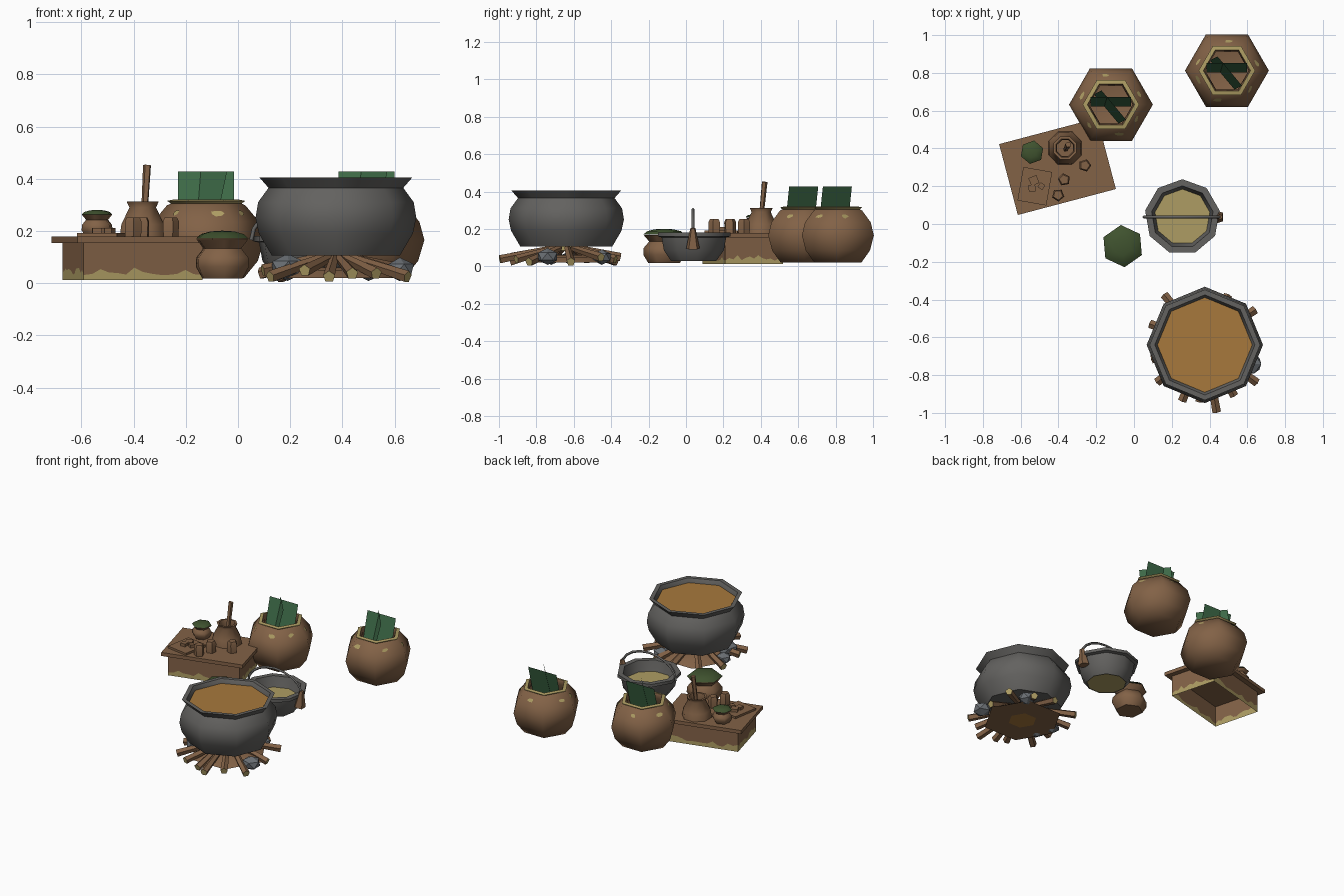
import bpy, bmesh, math, random
from mathutils import Vector, Matrix

if "Cube" in bpy.data.objects:
    bpy.data.objects.remove(bpy.data.objects["Cube"])

random.seed(4)

def mat(name, c):
    m = bpy.data.materials.new(name)
    m.diffuse_color = (*c, 1)
    m.use_nodes = True
    m.node_tree.nodes["Principled BSDF"].inputs["Base Color"].default_value = m.diffuse_color
    return m

BROWN = mat("clay brown", (0.225, 0.122, 0.062))
TAN = mat("straw tan", (0.42, 0.335, 0.125))
IRON = mat("iron grey", (0.125, 0.122, 0.116))
STONE = mat("stone grey", (0.15, 0.165, 0.18))
SOUP = mat("soup orange", (0.39, 0.19, 0.045))
LEAF = mat("leaf green", (0.048, 0.145, 0.064))
HERB = mat("herb green", (0.05, 0.085, 0.028))

def finish(bm, name, mats, loc=(0, 0, 0), rot=0, smooth=None, recalc=True):
    bmesh.ops.remove_doubles(bm, verts=bm.verts, dist=0.0004)
    if recalc:
        bmesh.ops.recalc_face_normals(bm, faces=bm.faces)
    me = bpy.data.meshes.new(name)
    bm.to_mesh(me)
    bm.free()
    for m in mats:
        me.materials.append(m)
    ob = bpy.data.objects.new(name, me)
    bpy.context.collection.objects.link(ob)
    ob.location = loc
    ob.rotation_euler.z = rot
    if smooth:
        bpy.context.view_layer.objects.active = ob
        ob.select_set(True)
        bpy.ops.object.shade_smooth_by_angle(angle=math.radians(smooth))
        ob.select_set(False)
    return ob

def lathe(name, prof, n, loc, mats, phase=0, bands=(), smooth=62):
    """Spin (r, z) points; segments listed in bands get the second material."""
    bm = bmesh.new()
    rings = [[bm.verts.new((r * math.cos(phase + math.tau * i / n),
                            r * math.sin(phase + math.tau * i / n), z))
              for i in range(n)] for r, z in prof]
    for k in range(len(prof) - 1):
        for i in range(n):
            j = (i + 1) % n
            f = bm.faces.new((rings[k][i], rings[k][j], rings[k + 1][j], rings[k + 1][i]))
            f.material_index = 1 if k in bands else 0
    return finish(bm, name, mats, loc, smooth=smooth)

def disc(name, r, n, loc, m, phase=0):
    bm = bmesh.new()
    bm.faces.new([bm.verts.new((r * math.cos(phase + math.tau * i / n),
                                r * math.sin(phase + math.tau * i / n), 0)) for i in range(n)])
    return finish(bm, name, [m], loc, recalc=False)

def rod(name, a, b, r1, r2, n, mats):
    """Tapered stick from a to b; end caps take the last material."""
    a, b = Vector(a), Vector(b)
    d = b - a
    bm = bmesh.new()
    bmesh.ops.create_cone(bm, cap_ends=True, segments=n, radius1=r1, radius2=r2, depth=d.length)
    for f in bm.faces:
        if abs(f.normal.z) > 0.9:
            f.material_index = len(mats) - 1
    bm.transform(Matrix.Translation((a + b) / 2) @ d.to_track_quat('Z', 'Y').to_matrix().to_4x4())
    return finish(bm, name, mats)

def box(name, size, loc, rot, m):
    bm = bmesh.new()
    bmesh.ops.create_cube(bm, size=1)
    bm.transform(Matrix.Diagonal((*size, 1)))
    return finish(bm, name, [m], loc, rot)

def sheet(name, pts, m):
    bm = bmesh.new()
    bm.faces.new([bm.verts.new(p) for p in pts])
    return finish(bm, name, [m], recalc=False)

# --- large cauldron with soup
CX, CY = 0.375, -0.64
lathe("cauldron", [(0, .105), (.245, .105), (.295, .19), (.308, .25), (.298, .31), (.258, .365),
                   (.293, .405), (.265, .405), (.247, .37), (.247, .34)], 8, (CX, CY, 0), [IRON], smooth=50)
disc("soup", .252, 8, (CX, CY, .378), SOUP)

# --- fire: ash bed, embers, logs and stones
lathe("ash_bed", [(.09, .02), (.25, .02), (.2, .05), (.1, .06)], 6, (CX, CY, 0), [BROWN])
disc("ember_top", .13, 8, (CX, CY, .062), SOUP)
disc("ember_bottom", .1, 8, (CX, CY, .021), SOUP)
logs = [(129, .34), (159, .31), (35, .325), (-36, .34), (-80, .36), (-112, .32), (-142, .32),
        (-60, .31), (-165, .29), (5, .28), (65, .29), (95, .29), (-95, .3)]
for i, (deg, r) in enumerate(logs):
    c, s = math.cos(math.radians(deg)), math.sin(math.radians(deg))
    z = .024 + .012 * (i % 3)
    rod("log_%d" % i, (CX + r * c, CY + r * s, z), (CX + .06 * c, CY + .06 * s, .098),
        .024, .017, 5, [BROWN, TAN])
for i, (x, y, r) in enumerate([(.62, -.74, .06), (.19, -.72, .07), (.15, -.62, .05), (.5, -.45, .055)]):
    bm = bmesh.new()
    bmesh.ops.create_icosphere(bm, subdivisions=1, radius=r)
    bm.transform(Matrix.Diagonal((1, 1, .75, 1)))
    finish(bm, "hearth_stone_%d" % i, [STONE], (x, y, r * .75 + .008), i)

# --- hanging bowl with grain, bail handle and wooden lug
BX, BY = 0.256, 0.037
lathe("bowl", [(.125, .03), (.165, .085), (.178, .155), (.2, .16), (.2, .18), (.165, .18), (.145, .1),
               (.12, .034)], 9, (BX, BY, 0), [IRON], phase=math.radians(10), smooth=50)
disc("bowl_grain", .152, 9, (BX, BY, .11), TAN, math.radians(10))
disc("bowl_base", .125, 9, (BX, BY, .034), TAN, math.radians(10))
cu = bpy.data.curves.new("bowl_handle", 'CURVE')
cu.dimensions = '3D'
cu.bevel_depth = .008
cu.bevel_resolution = 0
sp = cu.splines.new('POLY')
sp.points.add(10)
for i, p in enumerate(sp.points):
    t = math.pi * i / 10
    p.co = (BX + .205 * math.cos(t), BY, .165 + .14 * math.sin(t), 1)
cu.materials.append(IRON)
bpy.context.collection.objects.link(bpy.data.objects.new("bowl_handle", cu))
rod("bowl_lug", (BX + .185, BY, .095), (BX + .2, BY, .205), .038, .014, 5, [BROWN])

# --- tall pots: straw rims, worn patches, green leaves
POT = [(0, .02), (.145, .02), (.198, .085), (.222, .165), (.203, .235), (.15, .298), (.135, .305),
       (.15, .315), (.125, .32), (.115, .29), (.165, .23), (.17, .1), (0, .05)]
def worn_patch(name, px, py, k, u, size):
    (r0, z0), (r1, z1) = POT[4], POT[5]
    ap = math.cos(math.pi / 6)
    a = math.radians(30 + 60 * k)
    out, side = Vector((math.cos(a), math.sin(a), 0)), Vector((-math.sin(a), math.cos(a), 0))
    up = (out * (r1 - r0) * ap + Vector((0, 0, z1 - z0))).normalized()
    nor = side.cross(up)
    mid = Vector((px, py, 0)) + out * (r0 + r1) / 2 * ap + Vector((0, 0, (z0 + z1) / 2)) + side * u
    pts = []
    for i in range(7):
        t = math.tau * i / 7
        q = size * random.uniform(.6, 1.2)
        pts.append(mid + side * q * math.cos(t) + up * q * .6 * math.sin(t) + nor * .003)
    sheet(name, pts, TAN)

for tag, px, py in (("left", -.122, .632), ("right", .492, .812)):
    lathe("tall_pot_" + tag, POT, 6, (px, py, 0), [BROWN, TAN], bands=(6, 7), smooth=62)
    for k in range(6):
        worn_patch("worn_patch_%s_%d" % (tag, k), px, py, k, random.uniform(-.05, .05), .024)
    o = Vector((px, py, 0))
    for i, (ax, ay, bx, by, lx, ly) in enumerate([(-.107, -.01, .107, -.01, 0, .05),
                                                  (-.09, .055, .04, -.1, .04, .02)]):
        sheet("leaf_%s_%d" % (tag, i), [o + Vector((ax, ay, .24)), o + Vector((bx, by, .24)),
              o + Vector((bx + lx, by + ly, .428)), o + Vector((ax + lx, ay + ly, .428))], LEAF)

# --- herb pots: one on the floor, one on the table
def herb_pot(name, loc, s, n, phase):
    lathe(name, [(0, 0), (.085 * s, 0), (.112 * s, .045 * s), (.11 * s, .08 * s), (.08 * s, .115 * s),
                 (.11 * s, .15 * s), (.09 * s, .15 * s)], n, loc, [BROWN], phase)
    lathe(name + "_herbs", [(.112 * s, .152 * s), (.09 * s, .17 * s), (.05 * s, .18 * s), (0, .183 * s)],
          n, loc, [HERB], phase)
herb_pot("floor_herb_pot", (-.06, -.117, .018), 1, 6, math.radians(35))
herb_pot("table_herb_pot", (-.54, .38, .178), .56, 6, math.radians(20))

# --- table: slab on an open skirt with a jagged straw band at the foot
TX, TY, TR = -.405, .304, math.radians(14.8)
box("table_top", (.537, .388, .024), (TX, TY, .166), TR, BROWN)
bm = bmesh.new()
corners = [Vector((x * .235, y * .16, 0)) for x, y in ((-1, -1), (1, -1), (1, 1), (-1, 1))]
N = 14
path = [corners[k].lerp(corners[(k + 1) % 4], i / N) for k in range(4) for i in range(N)]
cols = []
for p in path:
    cols.append([bm.verts.new((p.x, p.y, z)) for z in (.012, random.uniform(.03, .06), .156)])
for i in range(len(cols)):
    a, b = cols[i], cols[(i + 1) % len(cols)]
    for k in range(2):
        bm.faces.new((a[k], b[k], b[k + 1], a[k + 1])).material_index = k
finish(bm, "table_skirt", [TAN, BROWN], (TX, TY, 0), TR)

# --- mortar and pestle
lathe("mortar", [(0, .178), (.095, .178), (.088, .225), (.055, .29), (.066, .312), (.052, .312),
                 (.045, .28), (.06, .2), (0, .2)], 8, (-.365, .402, 0), [BROWN], math.radians(22))
rod("pestle", (-.362, .395, .2), (-.348, .42, .452), .012, .016, 5, [BROWN])

# --- cups
for i, (x, y) in enumerate([(-.26, .31), (-.37, .235), (-.402, .153)]):
    lathe("cup_%d" % i, [(0, .178), (.032, .178), (.034, .235), (.026, .252), (0, .252)], 5,
          (x, y, 0), [BROWN], .5 * i, smooth=40)

# --- chopping board with food chunks
box("chopping_board", (.155, .18, .014), (-.525, .2, .185), math.radians(-10), BROWN)
for i, (x, y, s) in enumerate([(-.53, .23, .045), (-.49, .2, .03), (-.54, .19, .035)]):
    box("food_chunk_%d" % i, (s, s, .022), (x, y, .2), .6 * i + .4, BROWN)
